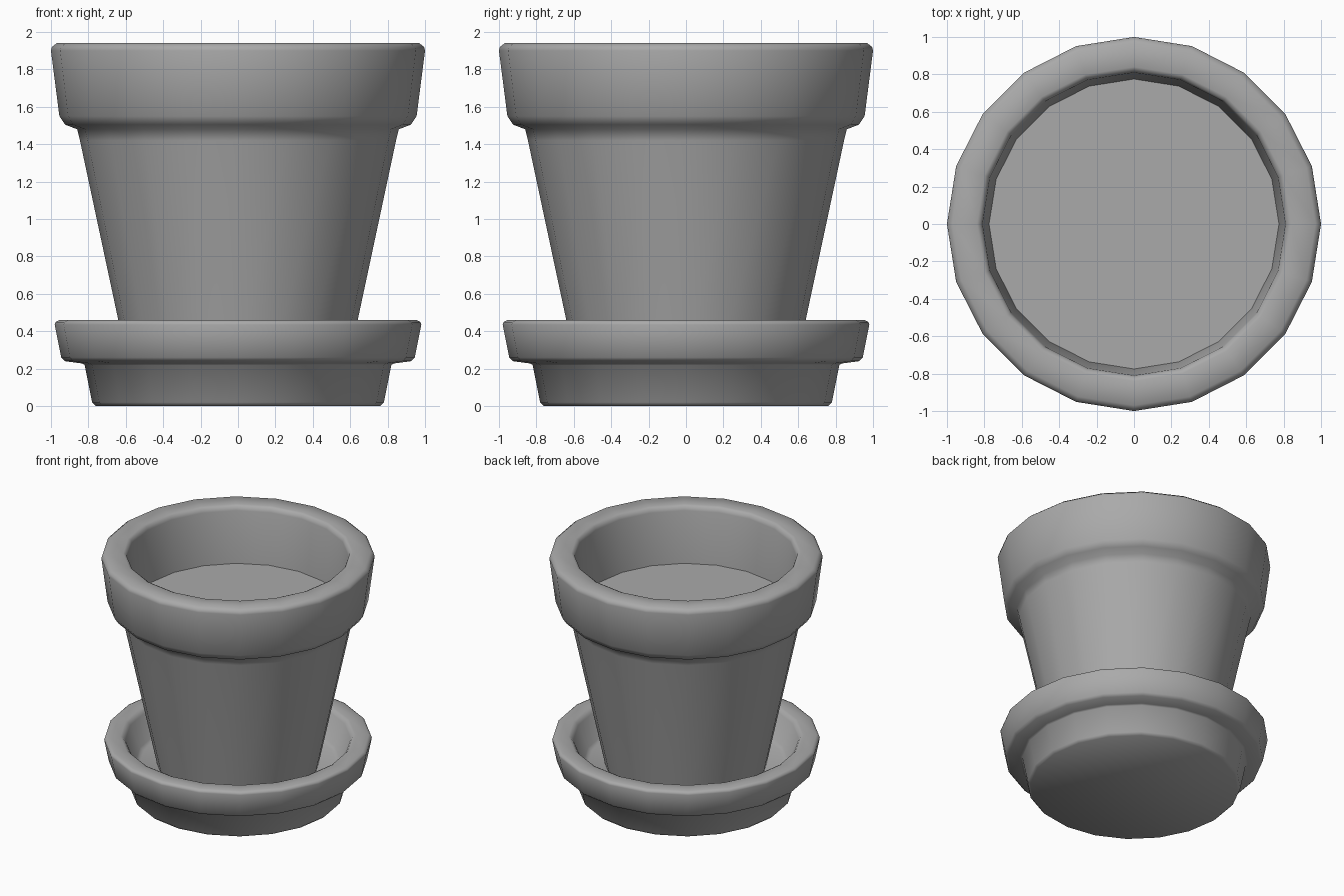
import bpy
import bmesh
from math import cos, sin, pi, radians

SIDES = 20

cube = bpy.data.objects.get("Cube")
if cube:
    bpy.data.objects.remove(cube, do_unlink=True)


def make_material(name, color):
    mat = bpy.data.materials.new(name)
    mat.use_nodes = True
    mat.diffuse_color = color
    mat.node_tree.nodes["Principled BSDF"].inputs["Base Color"].default_value = color
    return mat


def lathe(name, profile, mat, cap_start=True, cap_end=True):
    """Revolve (radius, height) points around z, closing the ends with flat caps."""
    bm = bmesh.new()
    rings = []
    for r, z in profile:
        rings.append([bm.verts.new((r * cos(2 * pi * i / SIDES),
                                    r * sin(2 * pi * i / SIDES), z))
                      for i in range(SIDES)])
    for low, high in zip(rings, rings[1:]):
        for i in range(SIDES):
            j = (i + 1) % SIDES
            bm.faces.new((low[i], low[j], high[j], high[i]))
    if cap_start:
        bm.faces.new(rings[0][::-1])
    if cap_end:
        bm.faces.new(rings[-1])
    mesh = bpy.data.meshes.new(name)
    bm.to_mesh(mesh)
    bm.free()
    mesh.materials.append(mat)
    obj = bpy.data.objects.new(name, mesh)
    bpy.context.collection.objects.link(obj)
    bpy.ops.object.select_all(action="DESELECT")
    obj.select_set(True)
    bpy.context.view_layer.objects.active = obj
    bpy.ops.object.shade_smooth_by_angle(angle=radians(62))
    return obj


clay = make_material("grey clay", (0.4, 0.4, 0.4, 1))

# Saucer: stepped foot, flared rim and shallow tray
lathe("saucer", [
    (0.76, 0.0), (0.78, 0.02), (0.82, 0.22), (0.835, 0.228),
    (0.925, 0.24), (0.945, 0.26), (0.98, 0.435), (0.975, 0.45), (0.955, 0.46),
    (0.86, 0.46), (0.84, 0.45), (0.825, 0.43), (0.75, 0.26), (0.72, 0.24),
], clay)

# Pot: tapered wall, thick collar and hollow mouth
lathe("pot", [
    (0.593, 0.24), (0.845, 1.42), (0.86, 1.48), (0.925, 1.505), (0.955, 1.55),
    (1.0, 1.9), (0.995, 1.92), (0.97, 1.94),
    (0.84, 1.94), (0.82, 1.93), (0.81, 1.9), (0.775, 1.49),
], clay, cap_end=False)

# Soil: flat surface inside the mouth
lathe("soil", [(0.70, 1.44), (0.776, 1.49)], clay)
